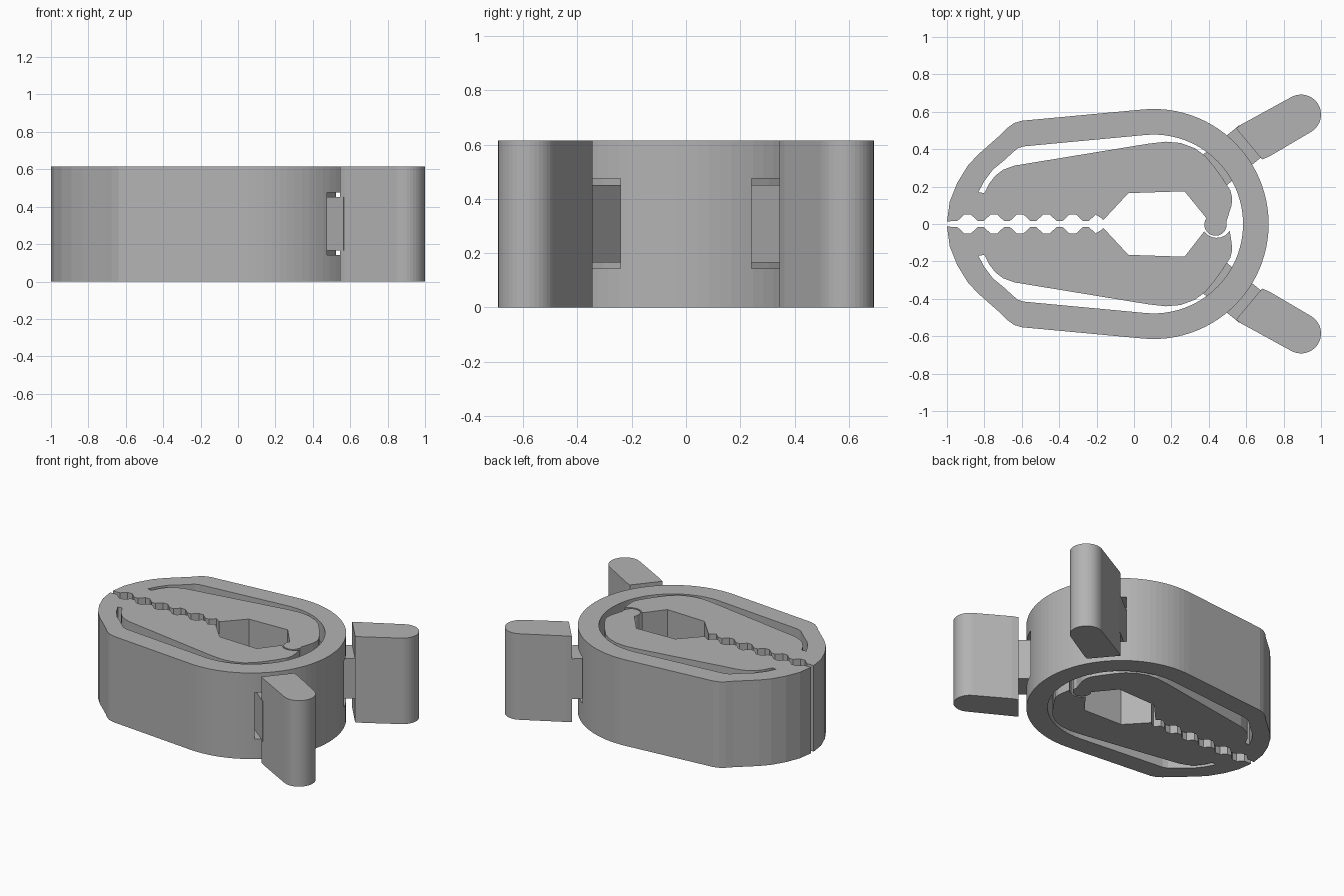
import bpy, bmesh, math

if "Cube" in bpy.data.objects:
    bpy.data.objects.remove(bpy.data.objects["Cube"])

H = 0.615          # overall height
CX = 0.105         # centre of the spring ring
TILT = math.radians(39)

gray = bpy.data.materials.new("plain gray")
gray.diffuse_color = (0.45, 0.45, 0.45, 1)
gray.use_nodes = True
gray.node_tree.nodes["Principled BSDF"].inputs["Base Color"].default_value = gray.diffuse_color


def arc(cx, cy, r, a0, a1, n):
    return [(cx + r * math.cos(math.radians(a0 + (a1 - a0) * i / n)),
             cy + r * math.sin(math.radians(a0 + (a1 - a0) * i / n))) for i in range(n + 1)]


def flip(points):
    """Mirror across y = 0 and reverse the order."""
    return [(x, -y) for x, y in reversed(points)]


def prism(name, points, z0, z1):
    bm = bmesh.new()
    face = bm.faces.new([bm.verts.new((x, y, z0)) for x, y in points])
    top = bmesh.ops.extrude_face_region(bm, geom=[face])["geom"]
    for v in top:
        if isinstance(v, bmesh.types.BMVert):
            v.co.z = z1
    bmesh.ops.recalc_face_normals(bm, faces=bm.faces)
    mesh = bpy.data.meshes.new(name)
    bm.to_mesh(mesh)
    bm.free()
    mesh.materials.append(gray)
    obj = bpy.data.objects.new(name, mesh)
    bpy.context.collection.objects.link(obj)
    return obj


# Outer edge of the upper half, from the mouth to the start of the ring
outer = [(-1, .014), (-.985, .12), (-.945, .22), (-.89, .31), (-.835, .37),
         (-.71, .48), (-.675, .515), (-.64, .54), (-.60, .552)]
ring_out = arc(CX, 0, .615, 95, -95, 48)
# Inner edge of the upper spring arm, from the ring to the blind end of the slit
inner = [(-.59, .415), (-.625, .403), (-.70, .335), (-.755, .29), (-.80, .23), (-.832, .17)]
ring_in = arc(CX, 0, .478, -95, 95, 48)
# Back of the upper jaw
jaw_back = [(-.80, .165), (-.775, .215), (-.74, .26), (-.70, .29), (-.64, .312),
            (.08, .43), (.17, .44), (.25, .433), (.325, .405), (.38, .365),
            (.43, .305), (.475, .243), (.515, .18), (.525, .14), (.522, .10)]
# Hexagonal opening and toothed edge of the upper jaw
teeth = [(.27, .175), (-.03, .165), (-.165, .02)]
for i in range(6):
    c = -.187 - .1405 * i
    if i:
        teeth.append((c + .055, .016))
    teeth += [(c + .018, .05), (c - .018, .05), (c - .055, .016)]
teeth[3:5] = [(-.172, .03), (-.205, .05)]

ball = arc(.436, -.003, .06, 15, -215, 16)
socket = [(.375, -.04), (.395, -.06), (.42, -.071), (.44, -.074),
          (.465, -.071), (.49, -.06), (.512, -.037)]

lower_jaw = flip(teeth) + socket + flip(jaw_back)
upper_jaw = jaw_back + ball + teeth
profile = (outer + ring_out + flip(outer) + lower_jaw
           + flip(inner) + ring_in + inner + upper_jaw)
body = prism("clamp_body", profile, 0, H)


def along(u, v, side):
    """Point at distance u along and v across the tilted handle axis."""
    c, s = math.cos(TILT), math.sin(TILT)
    return (CX + u * c - v * s, side * (u * s + v * c))


for side, word in ((1, "back"), (-1, "front")):
    # Window through the ring for the handle link
    rect = [along(u, v, side) for u, v in ((.452, -.169), (.75, -.169), (.75, .148), (.452, .148))]
    cutter = prism(word + "_window_cutter", rect, .143, .475)
    cutter.hide_render = True
    cutter.hide_set(True)
    cut = body.modifiers.new(word + "_window", "BOOLEAN")
    cut.operation = "DIFFERENCE"
    cut.solver = "EXACT"
    cut.object = cutter

    # Link joining the jaw to the handle through the window
    rect = [along(u, v, side) for u, v in ((.40, -.085), (.69, -.085), (.69, .122), (.40, .122))]
    prism(word + "_link", rect, .165, .452)

    # Finger handle with a rounded tip
    grip = [(.685, .345), (.725, .362)] + arc(.893, .585, .107, -60, 120, 20) + [(.57, .53), (.545, .512)]
    prism(word + "_handle", [(x, side * y) for x, y in grip], 0, H)
